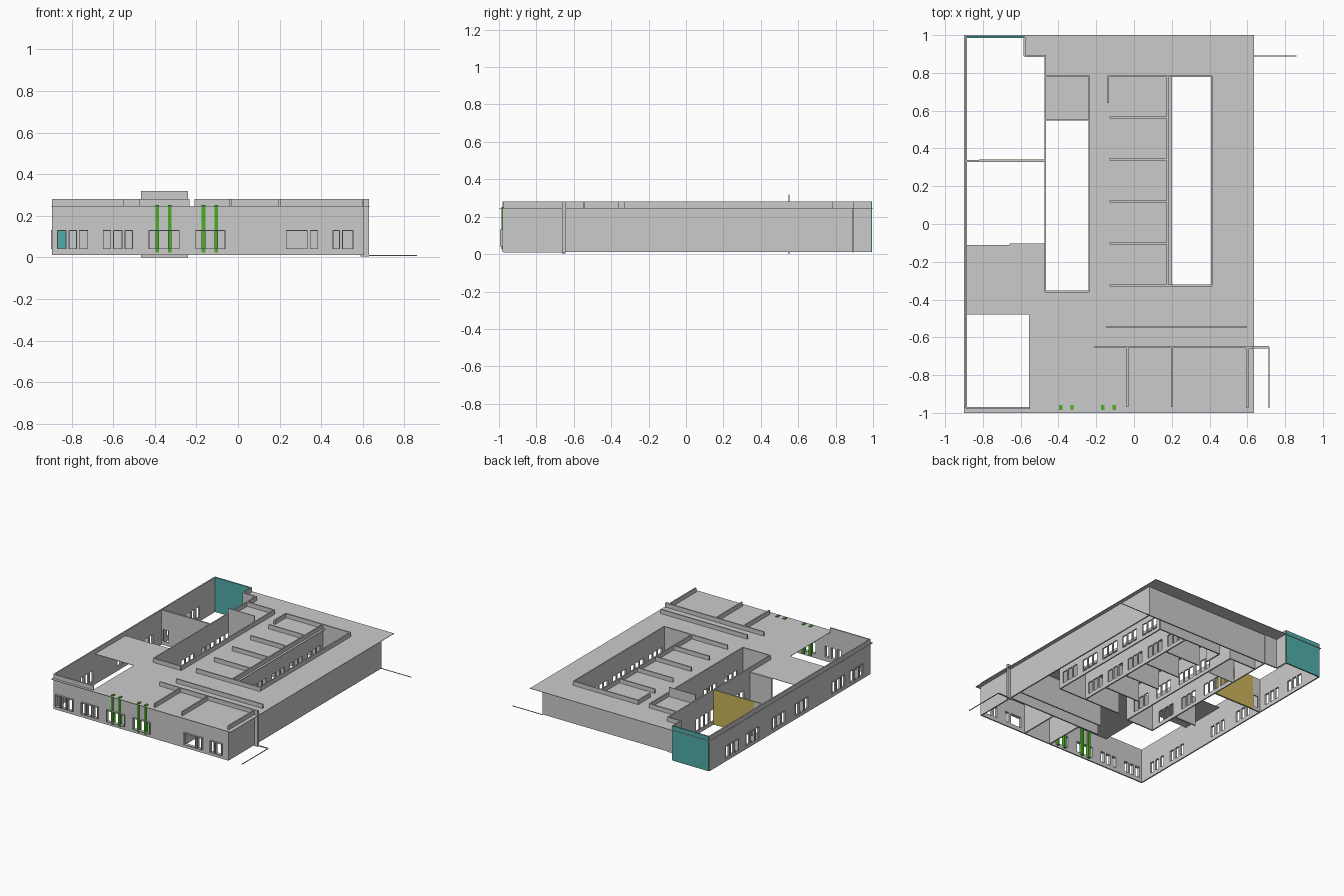
import bpy, bmesh

if "Cube" in bpy.data.objects:
    bpy.data.objects.remove(bpy.data.objects["Cube"])

BASE, ROOF, TOP = 0.012, 0.246, 0.28
SILL, HEAD = 0.04, 0.132
T = 0.01  # wall thickness


def material(name, rgb):
    m = bpy.data.materials.new(name)
    m.diffuse_color = (*rgb, 1)
    m.use_nodes = True
    m.node_tree.nodes["Principled BSDF"].inputs["Base Color"].default_value = m.diffuse_color
    return m


GREEN = material("green", (0.07, 0.42, 0.02))
TEAL = material("teal", (0.08, 0.42, 0.40))
YELLOW = material("yellow", (0.60, 0.45, 0.10))


def finish(bm, name, mat=None):
    bmesh.ops.recalc_face_normals(bm, faces=bm.faces)
    me = bpy.data.meshes.new(name)
    bm.to_mesh(me)
    bm.free()
    ob = bpy.data.objects.new(name, me)
    bpy.context.collection.objects.link(ob)
    if mat:
        me.materials.append(mat)
    return ob


def add_box(bm, x0, x1, y0, y1, z0, z1):
    vs = bmesh.ops.create_cube(bm, size=1)["verts"]
    for v in vs:
        v.co = ((x0 + x1) / 2 + v.co.x * (x1 - x0),
                (y0 + y1) / 2 + v.co.y * (y1 - y0),
                (z0 + z1) / 2 + v.co.z * (z1 - z0))


def box(name, x0, x1, y0, y1, z0, z1, mat=None):
    bm = bmesh.new()
    add_box(bm, x0, x1, y0, y1, z0, z1)
    return finish(bm, name, mat)


def sheet(bm, us, vs, is_hole, place):
    """Grid of faces over us x vs, leaving out the hole cells."""
    for u0, u1 in zip(us, us[1:]):
        for v0, v1 in zip(vs, vs[1:]):
            if not is_hole((u0 + u1) / 2, (v0 + v1) / 2):
                bm.faces.new([bm.verts.new(place(u, v)) for u, v in
                              ((u0, v0), (u1, v0), (u1, v1), (u0, v1))])
    bmesh.ops.remove_doubles(bm, verts=bm.verts, dist=1e-5)


def wall(name, axis, at, a, b, top=TOP, windows=(), frame=0, mat=None):
    """Wall along an axis, centred on 'at', with window openings cut out.
    frame = how far the window frames stick out on the negative side."""
    place = (lambda u, z: (u, at, z)) if axis == "x" else (lambda u, z: (at, u, z))
    us = sorted({a, b, *(w for win in windows for w in win)})
    hole = lambda u, z: SILL < z < HEAD and any(w0 < u < w1 for w0, w1 in windows)
    bm = bmesh.new()
    sheet(bm, us, [BASE, SILL, HEAD, top], hole, place)
    ob = finish(bm, name, mat)
    s = ob.modifiers.new("thickness", "SOLIDIFY")
    s.thickness, s.offset = T, 0
    if frame:
        f, bm = 0.004, bmesh.new()
        for w0, w1 in windows:
            for u0, u1, z0, z1 in ((w0, w0 + f, SILL, HEAD), (w1 - f, w1, SILL, HEAD),
                                   (w0, w1, SILL, SILL + f), (w0, w1, HEAD - f, HEAD)):
                d0, d1 = at - frame, at + T / 2
                if axis == "x":
                    add_box(bm, u0, u1, d0, d1, z0, z1)
                else:
                    add_box(bm, d0, d1, u0, u1, z0, z1)
        finish(bm, name + "_window_frames")
    return ob


def groups(centres, count=3, width=0.045, pitch=0.056):
    out = []
    for c in centres:
        for i in range(count):
            m = c + (i - (count - 1) / 2) * pitch
            out.append((m - width / 2, m + width / 2))
    return out


# Flat roof with courtyard openings
holes = [(-0.89, -0.47, -0.11, 0.89), (-0.89, -0.58, 0.89, 0.99),
         (-0.465, -0.24, -0.355, 0.55), (0.2, 0.41, -0.32, 0.78),
         (-0.89, -0.555, -0.97, -0.48)]
xs = sorted({-0.9, 0.635, *(v for h in holes for v in h[:2])})
ys = sorted({-1, 1, *(v for h in holes for v in h[2:])})
bm = bmesh.new()
sheet(bm, xs, ys, lambda x, y: any(h[0] < x < h[1] and h[2] < y < h[3] for h in holes),
      lambda x, y: (x, y, ROOF))
s = finish(bm, "roof").modifiers.new("thickness", "SOLIDIFY")
s.thickness, s.offset = 0.003, 0

# Outer walls
front_left = [(-0.87, -0.825), (-0.815, -0.775), (-0.765, -0.72),
              (-0.65, -0.61), (-0.60, -0.555)]
front_mid = [(-0.545, -0.505), (-0.43, -0.28), (-0.205, -0.06),
             (0.23, 0.335), (0.345, 0.385), (0.455, 0.49), (0.5, 0.555)]
wall("front_wall_left", "x", -0.975, -0.89, -0.55, TOP, front_left, 0.02)
wall("front_wall_right", "x", -0.975, -0.55, 0.605, ROOF, front_mid, 0.02)
wall("left_wall", "y", -0.89, -0.975, 0.99, TOP,
     groups([0.72, 0.47, 0.15, -0.13, -0.58, -0.80]), 0.01)
wall("right_wall", "y", 0.6, -0.65, 0.885, ROOF)
wall("right_front_wall", "y", 0.6, -0.975, -0.65, TOP)
wall("back_wall", "x", 0.885, -0.47, 0.605, ROOF)
wall("back_step_wall", "x", 0.89, -0.58, -0.465, TOP)
wall("back_step_side", "y", -0.58, 0.89, 0.99, TOP)
wall("teal_back_wall", "x", 0.99, -0.89, -0.58, TOP, mat=TEAL)

# Left wing partitions
wall("left_partition", "x", 0.333, -0.89, -0.47, TOP, [(-0.87, -0.825)])
box("yellow_panel", -0.82, -0.475, 0.338, 0.341, BASE, TOP, YELLOW)
wall("left_room_wall", "x", -0.108, -0.66, -0.47, ROOF)

# Left courtyard
court = groups([-0.2, 0.05, 0.3, 0.48])
wall("left_court_west", "y", -0.47, -0.36, 0.89, TOP, court)
wall("left_court_east", "y", -0.237, -0.36, 0.785, TOP, court)
wall("left_court_south", "x", -0.357, -0.47, -0.237)
wall("left_court_north", "x", 0.782, -0.47, -0.237)
box("stair_panel", -0.467, -0.24, 0.547, 0.553, 0, 0.32)

# Right courtyard and classrooms
rooms = groups([-0.21, 0.01, 0.23, 0.45, 0.67])
wall("right_court_west", "y", 0.178, -0.325, 0.782, TOP, rooms)
wall("right_court_east", "y", 0.413, -0.325, 0.782, TOP, rooms)
wall("court_north_wall", "x", 0.782, -0.14, 0.413)
wall("court_south_wall", "x", -0.325, -0.13, 0.413)
wall("corridor_stub", "y", -0.138, 0.64, 0.782)
for i, y in enumerate((0.563, 0.341, 0.119, -0.103)):
    wall(f"classroom_partition_{i + 1}", "x", y, -0.13, 0.178)

# Front hall walls
wall("hall_wall_north", "x", -0.545, -0.145, 0.595)
wall("hall_wall_south", "x", -0.652, -0.21, 0.6)
for i, x in enumerate((-0.035, 0.2)):
    wall(f"front_room_partition_{i + 1}", "y", x, -0.97, -0.652)
box("side_column", 0.59, 0.63, -0.662, -0.645, 0.004, TOP)

# Green entrance columns
for i, x in enumerate((-0.388, -0.328, -0.166, -0.104)):
    box(f"entrance_column_{i + 1}", x - 0.009, x + 0.009, -0.986, -0.957, 0.025, 0.253, GREEN)

# Thin kerb lines on the ground
box("kerb_short", 0.6, 0.715, -0.658, -0.646, 0.008, 0.012)
box("kerb_side", 0.711, 0.717, -0.975, -0.65, 0.008, 0.012)
box("kerb_back", 0.6, 0.86, 0.888, 0.893, 0.008, 0.012)
